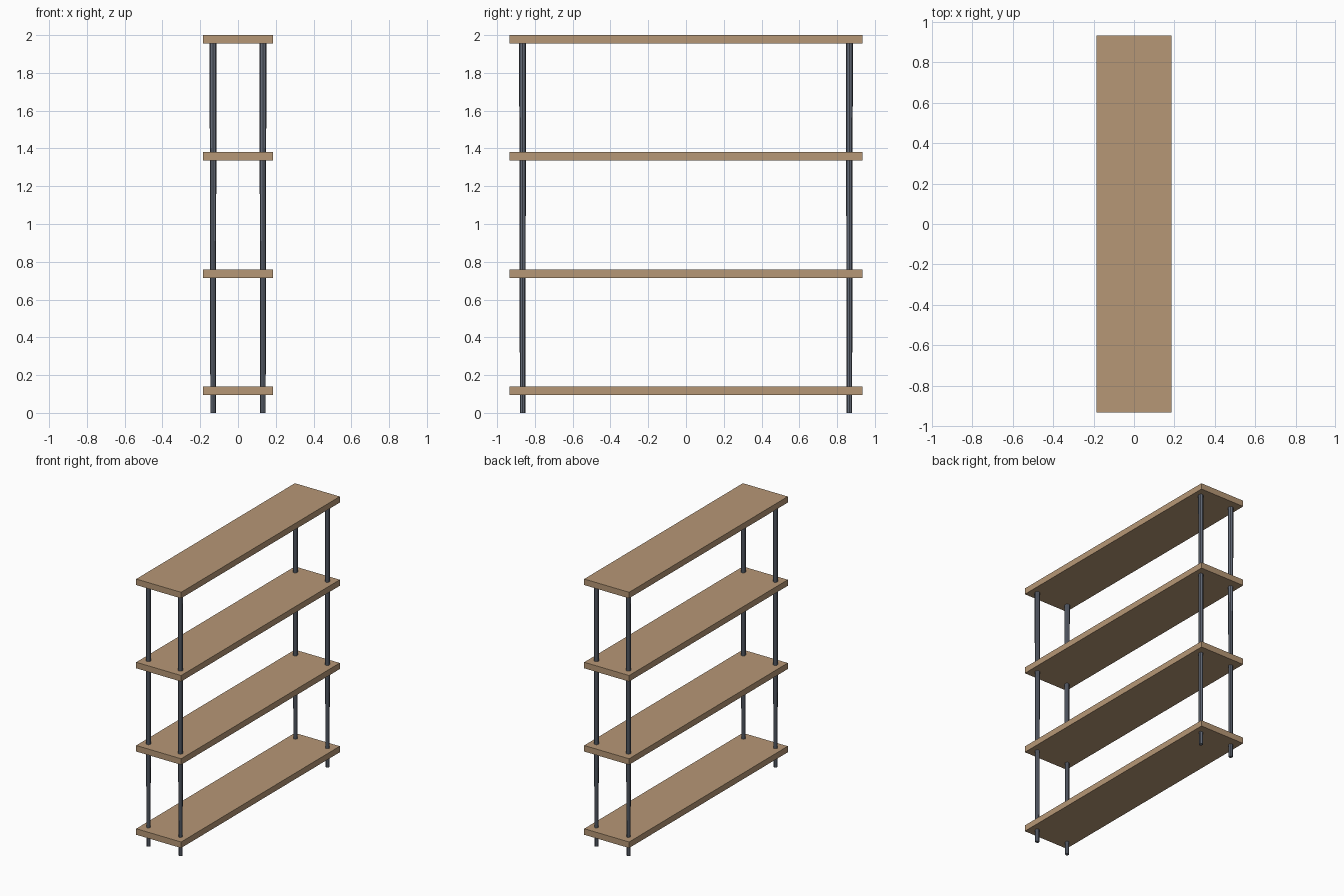
import bpy
import math

if "Cube" in bpy.data.objects:
    bpy.data.objects.remove(bpy.data.objects["Cube"])

HALF_X, HALF_Y = 0.185, 0.934      # shelf half sizes
THICK = 0.045
SHELF_TOPS = [0.14, 0.76, 1.38, 2.0]
POST_X, POST_Y = 0.132, 0.865
POST_H = 1.97


def material(name, color):
    m = bpy.data.materials.new(name)
    m.diffuse_color = (*color, 1)
    m.use_nodes = True
    m.node_tree.nodes["Principled BSDF"].inputs["Base Color"].default_value = m.diffuse_color
    return m


wood = material("wood", (0.47, 0.31, 0.18))
metal = material("dark_metal", (0.13, 0.15, 0.19))

# Four evenly spaced plank shelves
for i, top in enumerate(SHELF_TOPS):
    bpy.ops.mesh.primitive_cube_add(size=1, location=(0, 0, top - THICK / 2))
    shelf = bpy.context.object
    shelf.name = f"shelf_{i + 1}"
    shelf.scale = (2 * HALF_X, 2 * HALF_Y, THICK)
    bpy.ops.object.transform_apply(location=False, rotation=False, scale=True)
    shelf.data.materials.append(wood)

# Corner posts, narrowing slightly toward the floor
for sx, side in ((-1, "left"), (1, "right")):
    for sy, end in ((-1, "front"), (1, "back")):
        bpy.ops.mesh.primitive_cone_add(
            vertices=8, radius1=0.0145, radius2=0.0185, depth=POST_H,
            location=(sx * POST_X, sy * POST_Y, POST_H / 2))
        post = bpy.context.object
        post.name = f"{end}_{side}_post"
        post.data.materials.append(metal)
